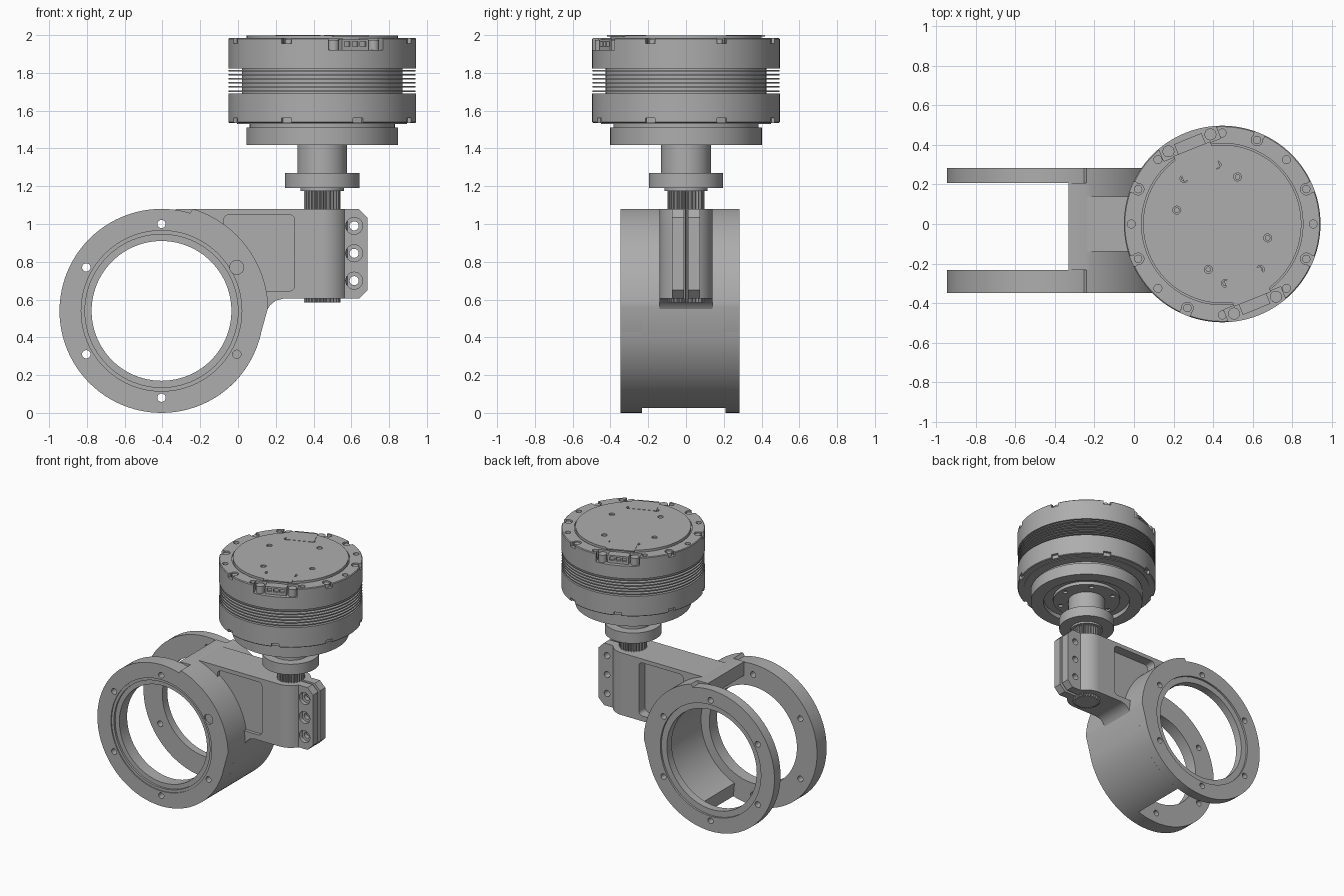
import bpy, bmesh
from math import sin, cos, pi, radians
from mathutils import Matrix, Vector

if "Cube" in bpy.data.objects:
    bpy.data.objects.remove(bpy.data.objects["Cube"])

metal = bpy.data.materials.new("grey metal")
metal.use_nodes = True
metal.diffuse_color = (0.42, 0.42, 0.42, 1)
metal.node_tree.nodes["Principled BSDF"].inputs["Base Color"].default_value = (0.42, 0.42, 0.42, 1)

RING = Vector((-0.405, 0, 0.54))       # centre of the big ring
AXIS = Vector((0.446, 0, 0))           # motor axis
ALONG_Y = Matrix.Translation(RING) @ Matrix.Rotation(pi / 2, 4, 'X')
ALONG_Z = Matrix.Translation(AXIS)


def finish(name, bm):
    bmesh.ops.recalc_face_normals(bm, faces=bm.faces)
    mesh = bpy.data.meshes.new(name)
    bm.to_mesh(mesh)
    bm.free()
    mesh.materials.append(metal)
    obj = bpy.data.objects.new(name, mesh)
    bpy.context.collection.objects.link(obj)
    return obj


def prism(name, pts, lo, hi, axis='Z', matrix=Matrix()):
    """Extrude an outline along Z (points are x, y) or Y (points are x, z)."""
    bm = bmesh.new()
    put = (lambda a, b, h: (a, b, h)) if axis == 'Z' else (lambda a, b, h: (a, h, b))
    face = bm.faces.new([bm.verts.new(put(a, b, lo)) for a, b in pts])
    top = bmesh.ops.extrude_face_region(bm, geom=[face], use_keep_orig=True)
    move = Vector(put(0, 0, hi - lo))
    bmesh.ops.translate(bm, vec=move, verts=[v for v in top["geom"] if isinstance(v, bmesh.types.BMVert)])
    bm.transform(matrix)
    return finish(name, bm)


def lathe(name, profile, matrix, seg=96):
    """Spin a closed (radius, height) loop; a zero radius closes on the axis."""
    bm = bmesh.new()
    vs = [bm.verts.new((r, 0, z)) for r, z in profile]
    edges = [bm.edges.new((vs[i - 1], vs[i])) for i in range(len(vs))
             if profile[i - 1][0] + profile[i][0] > 0]
    bmesh.ops.spin(bm, geom=vs + edges, axis=(0, 0, 1), cent=(0, 0, 0), angle=2 * pi, steps=seg)
    bmesh.ops.remove_doubles(bm, verts=bm.verts, dist=1e-5)
    bm.transform(matrix)
    return finish(name, bm)


def arc(cx, cy, r, a0, a1, n):
    return [(cx + r * cos(radians(a0 + (a1 - a0) * i / n)),
             cy + r * sin(radians(a0 + (a1 - a0) * i / n))) for i in range(n + 1)]


def circle(cx, cy, r, n=24):
    return arc(cx, cy, r, 0, 360, n)[:-1]


def rect(x0, x1, y0, y1):
    return [(x0, y0), (x1, y0), (x1, y1), (x0, y1)]


def round_rect(x0, x1, y0, y1, r):
    return (arc(x0 + r, y0 + r, r, 180, 270, 6) + arc(x1 - r, y0 + r, r, 270, 360, 6)
            + arc(x1 - r, y1 - r, r, 0, 90, 6) + arc(x0 + r, y1 - r, r, 90, 180, 6))


def join(objs):
    bpy.ops.object.select_all(action='DESELECT')
    for o in objs:
        o.select_set(True)
    bpy.context.view_layer.objects.active = objs[0]
    if len(objs) > 1:
        bpy.ops.object.join()
    return objs[0]


def boolean(obj, tools, op='DIFFERENCE'):
    tool = join(tools)
    mod = obj.modifiers.new("bool", 'BOOLEAN')
    mod.operation, mod.object, mod.solver = op, tool, 'EXACT'
    bpy.context.view_layer.objects.active = obj
    bpy.ops.object.modifier_apply(modifier=mod.name)
    bpy.data.objects.remove(tool)


def turned(deg):
    return ALONG_Z @ Matrix.Rotation(radians(deg), 4, 'Z')


# Two ring plates with stepped bores and bolt holes
cx, cz = RING.x, RING.z
front_plate = lathe("front_ring_plate", [(.37, .232), (.54, .232), (.54, .348), (.425, .348), (.425, .34),
                                         (.405, .34), (.405, .325), (.37, .325)], ALONG_Y)
back_plate = lathe("back_ring_plate", [(.425, -.282), (.425, -.267), (.38, -.267), (.38, -.208),
                                       (.54, -.208), (.54, -.282)], ALONG_Y)
holes = arc(cx, cz, .46, 30, 330, 5)
for plate in (front_plate, back_plate):
    boolean(plate, [prism("c", circle(x, z, .022), -.4, .4, 'Y') for x, z in holes])
boolean(front_plate, [prism("c", circle(*holes[0], .037), -.4, -.33, 'Y')])

# Curved wall between the plates; its upper quarter swells outside them
prism("ring_wall", arc(cx, cz, .54, -72, -12, 30) + arc(cx, cz, .565, 2, 72.9, 30)
      + [(-.33, 1.08)] + arc(cx, cz, .44, 80, -69, 60), -.232, .208, 'Y')
swell = arc(cx, cz, .54, -12, -12, 1)[:1] + arc(cx, cz, .565, 2, 72.9, 30) + arc(cx, cz, .5, 75, -12, 40)
for name, lo, hi in (("front_shoulder", -.348, -.232), ("back_shoulder", .208, .282)):
    shoulder = prism(name, swell, lo, hi, 'Y')
    boolean(shoulder, [prism("c", circle(x, z, .022), -.4, .4, 'Y') for x, z in holes])

# Arm with a pocket in each side
arm = prism("arm", arc(cx, cz, .5, -8, 72, 30) + [(-.25, 1.08), (.445, 1.08), (.445, .605), (.24, .605),
            (.20, .595), (.17, .57), (.15, .54), (.135, .5)], -.14, .14, 'Y')
pocket = round_rect(-.075, .3, .645, 1.05, .03)
boolean(arm, [prism("c", pocket, -.2, -.115, 'Y'), prism("c", pocket, .065, .2, 'Y')])

# Clamp barrel, slit on its outer side
clamp = prism("clamp", circle(AXIS.x, 0, .14, 64), .605, 1.08)
boolean(clamp, [prism("c", rect(.47, .75, -.011, .011), .5, 1.2)])

# A pair of bolted clamp ears, one on each side of the slit
ear_shape = [(.5, .605), (.64, .605), (.685, .65), (.685, 1.035), (.64, 1.08), (.5, 1.08)]
bolts_z = (.70, .845, .99)
for name, lo, hi in (("front_ear", -.075, -.011), ("back_ear", .011, .075)):
    ear = prism(name, ear_shape, lo, hi, 'Y')
    boolean(ear, [prism("c", circle(.615, z, .024), -.2, .2, 'Y') for z in bolts_z])
    boolean(ear, [prism("c", circle(.615, z, .045), -.2, -.045, 'Y') for z in bolts_z])

# Splined shaft, collar and neck
teeth = 30
prism("spline_shaft", [(r * cos(2 * pi * (i + k) / teeth), r * sin(2 * pi * (i + k) / teeth))
      for i in range(teeth) for r, k in ((.082, 0), (.082, .3), (.097, .5), (.097, .8))], .585, 1.18,
      matrix=ALONG_Z)
lathe("shaft_collar", [(0, 1.175), (.115, 1.175), (.115, 1.19), (.197, 1.19), (.197, 1.27), (.132, 1.27),
                       (.132, 1.45), (0, 1.45)], ALONG_Z, 64)

# Output flange with a recessed, drilled face
flange = lathe("output_flange", [(0, 1.425), (.24, 1.425), (.24, 1.45), (.31, 1.45), (.31, 1.417), (.402, 1.417),
                                 (.402, 1.51), (.385, 1.51), (.385, 1.54), (0, 1.54)], ALONG_Z)
boolean(flange, [prism("c", circle(.2, 0, .018, 16), 1.3, 1.44, matrix=turned(60 * k)) for k in range(6)])

# Motor housings
lower = lathe("lower_housing", [(0, 1.53), (.45, 1.53), (.45, 1.535), (.492, 1.535), (.497, 1.54), (.497, 1.69),
                                (0, 1.69)], ALONG_Z, 128)
upper = lathe("upper_housing", [(0, 1.823), (.497, 1.823), (.497, 1.98), (.492, 1.985), (.408, 1.985),
                                (.408, 1.975), (.40, 1.975), (.40, 1.998), (0, 1.998)], ALONG_Z, 128)
eighths = [22.5 + 45 * k for k in range(8)]
boolean(lower, [prism("c", rect(.477, .52, -.028, .028), 1.5, 1.562, matrix=turned(a)) for a in eighths])
ports = (-68, 112)
boolean(upper, [prism("c", rect(.405, .52, -.155, .155), 1.92, 2.1, matrix=turned(a)) for a in ports])
rim = [a for a in eighths if a not in (112.5, 292.5)]
boolean(upper, [prism("c", rect(.477, .52, -.028, .028), 1.955, 2.1, matrix=turned(a)) for a in rim])
boolean(upper, [prism("c", circle(.46, 0, .029), 1.955, 2.1, matrix=turned(a)) for a in rim])
boolean(upper, [prism("c", circle(.46, 0, .02), 1.93, 2.1, matrix=turned(45 * k)) for k in range(8)])
inner = [(.3, 130), (.3, 95), (.25, 72), (.24, 163), (.24, 253), (.3, 273), (.3, -50), (.24, -17)]
boolean(upper, [prism("c", circle(r, 0, .02), 1.975, 2.1, matrix=turned(a)) for r, a in inner])

# Cap screws on the housing lid
screws = [prism("s", circle(.46, 0, .021, 16), 1.92, 1.978, matrix=turned(a)) for a in rim]
screws += [prism("s", circle(r, 0, .014, 16), 1.96, 1.99, matrix=turned(a)) for r, a in inner]
join(screws).name = "lid_screws"

# Cooling fins around the core
fins = [(0, 1.68), (.425, 1.68)]
for k in range(6):
    z = 1.70 + .0215 * k
    fins += [(.425, z), (.495, z), (.495, z + .008), (.425, z + .008)]
lathe("cooling_fins", fins + [(.425, 1.83), (0, 1.83)], ALONG_Z, 128)

# Connector blocks, their cover plates and screw bosses
for n, a in enumerate(ports):
    block = prism(f"connector_{n}", rect(.40, .465, -.075, .075), 1.915, 1.978, matrix=turned(a))
    boolean(block, [prism("c", rect(.45, .5, y - .016, y + .016), 1.94, 1.965, matrix=turned(a))
                    for y in (-.045, 0, .045)])
    prism(f"connector_cover_{n}", [(.27, -.1), (.41, -.1), (.41, .1), (.27, .1)], 1.992, 2.0,
          matrix=turned(a))
    join([prism("s", circle(.457, 0, .03), 1.91, 1.975, matrix=turned(a + d))
          for d in (-14.5, 14.5)]).name = f"connector_screws_{n}"

# Smooth the round surfaces, keep hard edges
bpy.ops.object.select_all(action='SELECT')
for o in bpy.context.selected_objects:
    o.select_set(o.type == 'MESH' and o.data.materials[:1] == [metal])
bpy.context.view_layer.objects.active = arm
bpy.ops.object.shade_smooth_by_angle(angle=radians(30))
